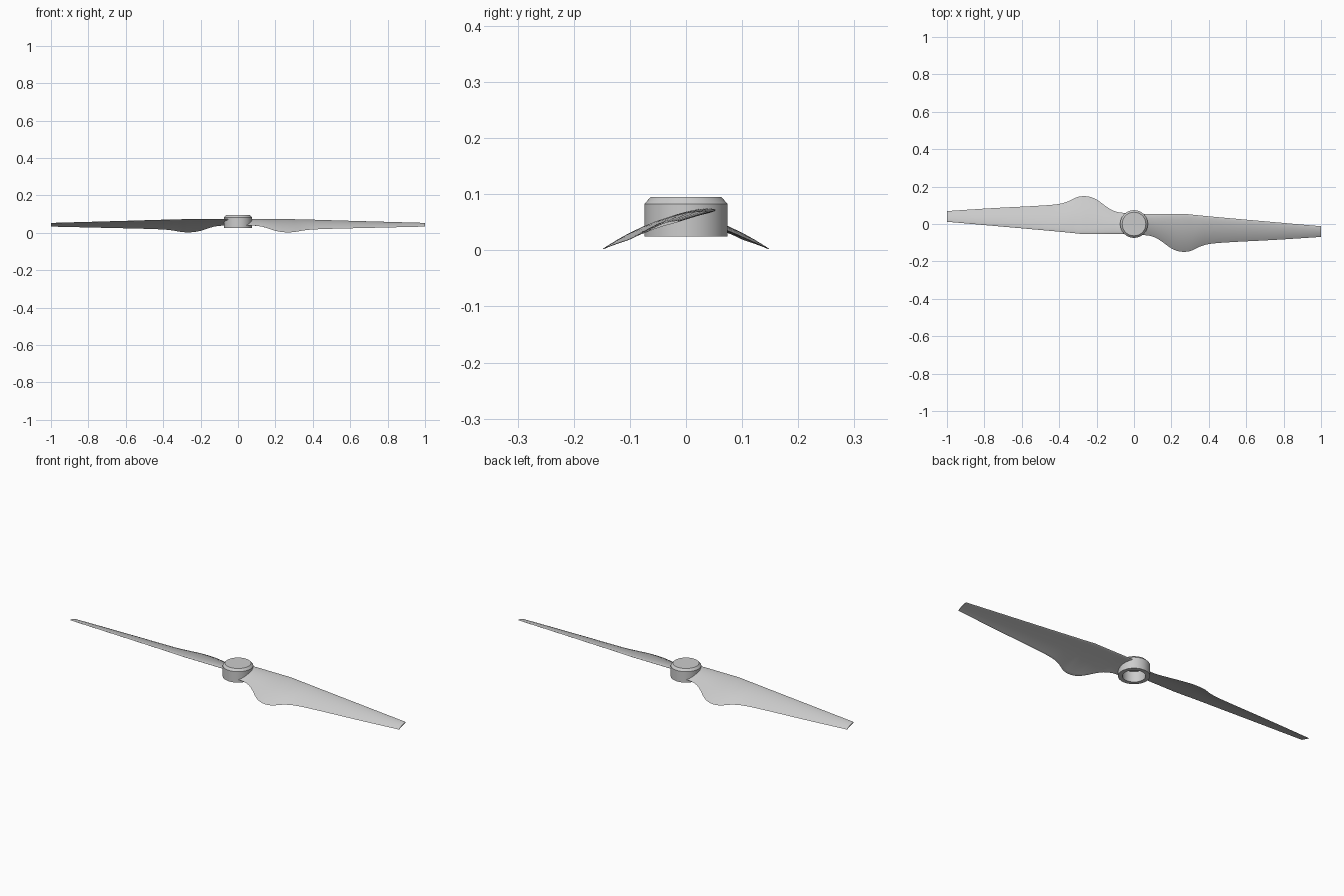
import bpy, bmesh, math
from mathutils import Vector

if "Cube" in bpy.data.objects:
    bpy.data.objects.remove(bpy.data.objects["Cube"])

# Blade stations: x, leading y, leading z, trailing y, trailing z, thickness
STATIONS = [
    (0.040, 0.053, 0.072, -0.058, 0.040, 0.011),
    (0.085, 0.053, 0.072, -0.063, 0.038, 0.011),
    (0.130, 0.053, 0.072, -0.081, 0.032, 0.011),
    (0.200, 0.053, 0.072, -0.130, 0.010, 0.011),
    (0.240, 0.053, 0.072, -0.146, 0.003, 0.011),
    (0.280, 0.053, 0.072, -0.148, 0.002, 0.011),
    (0.310, 0.050, 0.071, -0.141, 0.005, 0.010),
    (0.350, 0.046, 0.070, -0.122, 0.012, 0.010),
    (0.400, 0.041, 0.069, -0.107, 0.017, 0.009),
    (0.500, 0.032, 0.066, -0.098, 0.021, 0.008),
    (0.750, 0.010, 0.059, -0.085, 0.027, 0.006),
    (1.000, -0.012, 0.052, -0.069, 0.033, 0.005),
]
HALF = 12   # chord divisions
STEPS = 4   # loft divisions between stations


def finish(name, bm, angle):
    bmesh.ops.recalc_face_normals(bm, faces=bm.faces)
    mesh = bpy.data.meshes.new(name)
    bm.to_mesh(mesh)
    bm.free()
    ob = bpy.data.objects.new(name, mesh)
    bpy.context.collection.objects.link(ob)
    bpy.ops.object.select_all(action='DESELECT')
    ob.select_set(True)
    bpy.context.view_layer.objects.active = ob
    bpy.ops.object.shade_smooth_by_angle(angle=math.radians(angle))
    return ob


def smooth_stations():
    """Hermite interpolation of the stations along x."""
    def slope(i):
        a, b = STATIONS[max(i - 1, 0)], STATIONS[min(i + 1, len(STATIONS) - 1)]
        return [(q - p) / (b[0] - a[0]) for p, q in zip(a, b)]
    out = []
    for i in range(len(STATIONS) - 1):
        a, b, ma, mb = STATIONS[i], STATIONS[i + 1], slope(i), slope(i + 1)
        dx = b[0] - a[0]
        for k in range(STEPS):
            t = k / STEPS
            h = (2*t**3 - 3*t*t + 1, t**3 - 2*t*t + t, 3*t*t - 2*t**3, t**3 - t*t)
            out.append([h[0]*p + h[1]*dx*m + h[2]*q + h[3]*dx*n
                        for p, q, m, n in zip(a, b, ma, mb)])
            out[-1][0] = a[0] + dx * t
    return out + [list(STATIONS[-1])]


def section(x, ly, lz, ty, tz, thick, root):
    """Closed cambered aerofoil loop; the root follows the hub wall."""
    lead, trail = Vector((ly, lz)), Vector((ty, tz))
    chord = trail - lead
    normal = Vector((chord.y, -chord.x)).normalized()
    if normal.y < 0:
        normal = -normal
    pts = []
    for i in range(2 * HALF):
        a = math.pi * i / HALF
        s = (1 - math.cos(a)) / 2
        side = 1 if i <= HALF else -1
        half_t = thick * 0.5 * (2.6 * math.sqrt(s) * (1 - s) + 0.12 * s)
        camber = 0.05 * chord.length * 4 * s * (1 - s)
        p = lead + chord * s + normal * (camber + side * half_t)
        px = math.sqrt(max(0.066**2 - p.x**2, 0.0004)) if root else x
        pts.append((px, p.x, p.y))
    return pts


# Two twisted blades, half a turn apart
def blade(name, turn):
    bm = bmesh.new()
    loops = [[bm.verts.new(p) for p in section(*s, n == 0)]
             for n, s in enumerate(smooth_stations()) if n == 0 or s[0] > 0.07]
    for a, b in zip(loops, loops[1:]):
        for i in range(len(a)):
            j = (i + 1) % len(a)
            bm.faces.new((a[i], a[j], b[j], b[i]))
    bm.faces.new(loops[0])
    bm.faces.new(loops[-1])
    ob = finish(name, bm, 40)
    ob.rotation_euler.z = turn


blade("right_blade", 0)
blade("left_blade", math.pi)

# Hub: chamfered cap, hollow from below
profile = [(0, 0.095), (0.063, 0.095), (0.074, 0.083), (0.074, 0.025),
           (0.054, 0.025), (0.054, 0.080), (0, 0.080)]
bm = bmesh.new()
vs = [bm.verts.new((r, 0, z)) for r, z in profile]
edges = [bm.edges.new(e) for e in zip(vs, vs[1:])]
bmesh.ops.spin(bm, geom=vs + edges, cent=(0, 0, 0), axis=(0, 0, 1),
               angle=2 * math.pi, steps=64, use_merge=True)
bmesh.ops.remove_doubles(bm, verts=bm.verts, dist=1e-5)
finish("hub", bm, 30)
